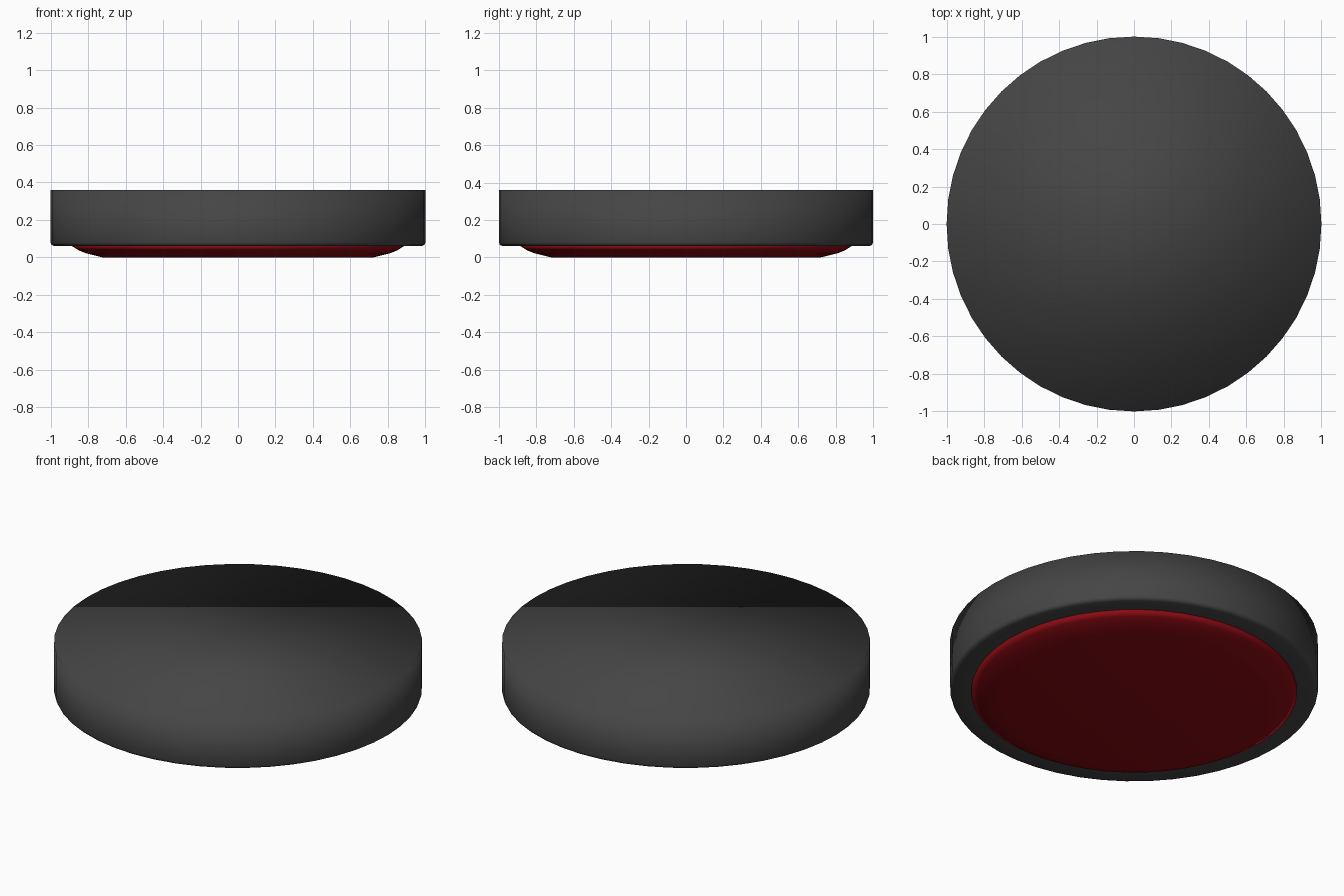
import bpy, bmesh
from math import sin, cos, tau

if "Cube" in bpy.data.objects:
    bpy.data.objects.remove(bpy.data.objects["Cube"])

SIDES = 48


def material(name, color):
    m = bpy.data.materials.new(name)
    m.diffuse_color = (*color, 1)
    m.use_nodes = True
    m.node_tree.nodes["Principled BSDF"].inputs["Base Color"].default_value = m.diffuse_color
    return m


def lathe(name, profile, mat):
    """Closed, smooth-shaded solid turned from (radius, height) points, bottom to top."""
    bm = bmesh.new()
    rings = [[bm.verts.new((r * cos(tau * i / SIDES), r * sin(tau * i / SIDES), z))
              for i in range(SIDES)] for r, z in profile]
    for lo, hi in zip(rings, rings[1:]):
        for i in range(SIDES):
            j = (i + 1) % SIDES
            bm.faces.new((lo[i], lo[j], hi[j], hi[i]))
    bm.faces.new(rings[0][::-1])
    bm.faces.new(rings[-1])
    for f in bm.faces:
        f.smooth = True
    me = bpy.data.meshes.new(name)
    bm.to_mesh(me)
    bm.free()
    ob = bpy.data.objects.new(name, me)
    bpy.context.collection.objects.link(ob)
    me.materials.append(mat)
    return ob


# Dark puck with a small chamfer on its lower edge
lathe("puck_body", [(0.88, 0.06), (0.98, 0.06), (0.995, 0.067), (1.0, 0.08), (1.0, 0.36)],
      material("dark_grey", (0.06, 0.06, 0.06)))

# Shallow red pad bulging from the underside
lathe("base_pad", [(0.72, 0.0), (0.81, 0.022), (0.85, 0.038), (0.888, 0.062)],
      material("deep_red", (0.25, 0.003, 0.006)))
